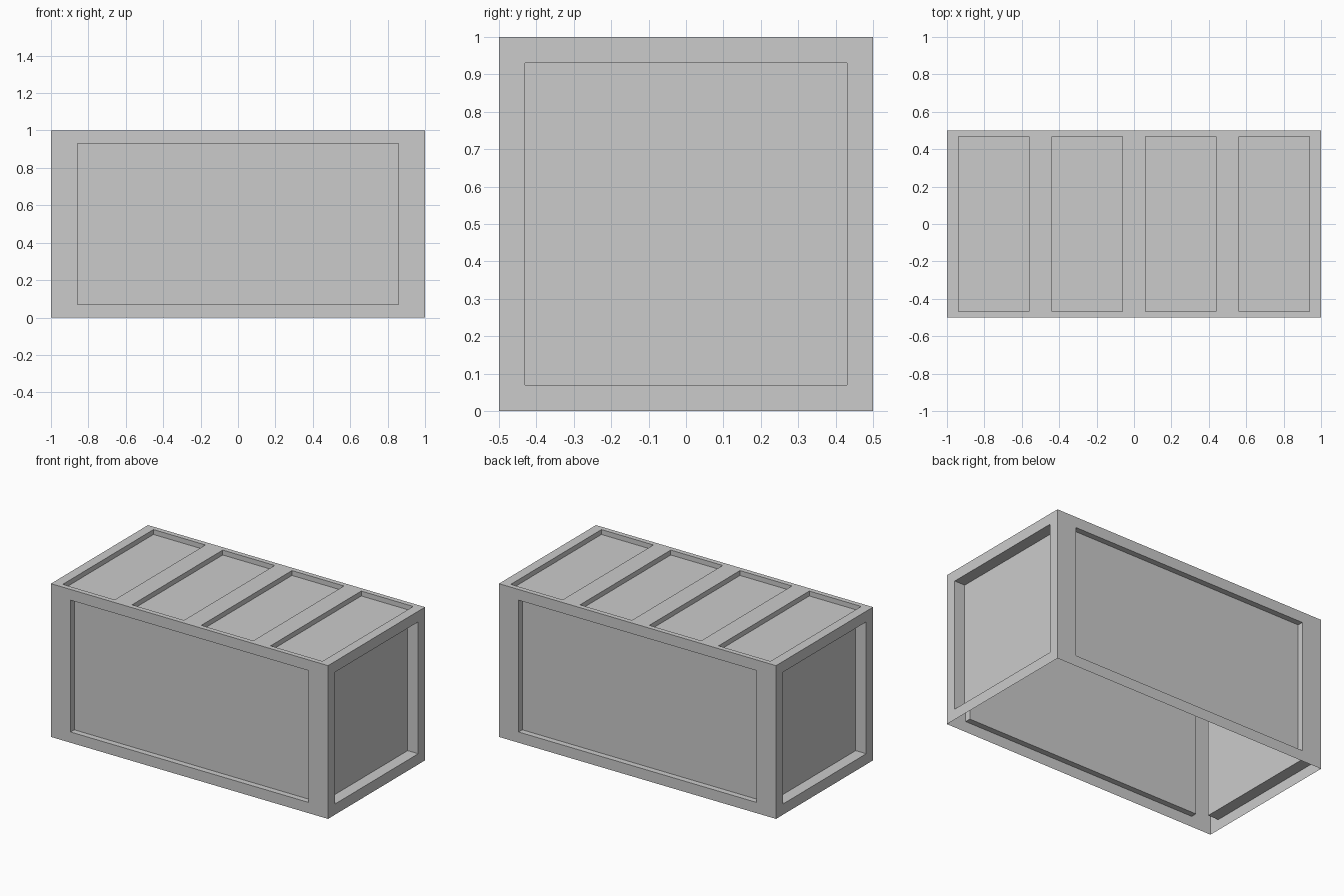
import bpy, bmesh
from mathutils import Vector

if "Cube" in bpy.data.objects:
    bpy.data.objects.remove(bpy.data.objects["Cube"])

bm = bmesh.new()


def panel(face, margin, depth):
    """Inset a face by a per-axis margin, then push it inward by depth."""
    normal, centre = face.normal.copy(), face.calc_center_median()
    inner = bmesh.ops.extrude_discrete_faces(bm, faces=[face])["faces"][0]
    for v in inner.verts:
        for i in range(3):
            offset = v.co[i] - centre[i]
            if abs(offset) > 1e-4:
                v.co[i] -= margin[i] if offset > 0 else -margin[i]
    inner = bmesh.ops.extrude_discrete_faces(bm, faces=[inner])["faces"][0]
    for v in inner.verts:
        v.co -= normal * depth


# Box shell, open underneath
bmesh.ops.create_cube(bm, size=1)
for v in bm.verts:
    v.co = Vector((v.co.x * 2, v.co.y, v.co.z + 0.5))
bm.normal_update()
bmesh.ops.delete(bm, geom=[f for f in bm.faces if f.normal.z < -0.5],
                 context='FACES_ONLY')

# Split the top into four cells
for x in (-0.5, 0, 0.5):
    top = [f for f in bm.faces if f.normal.z > 0.5]
    geom = top + list({e for f in top for e in f.edges})
    bmesh.ops.bisect_plane(bm, geom=geom, plane_co=(x, 0, 0), plane_no=(1, 0, 0))
    bm.normal_update()

# Recessed panels on the top, ends and long sides
for f in list(bm.faces):
    n = f.normal
    if n.z > 0.5:
        panel(f, (0.0625, 0.0325, 0), 0.032)
    elif abs(n.x) > 0.5:
        panel(f, (0, 0.07, 0.07), 0.076)
    else:
        panel(f, (0.142, 0, 0.07), 0.038)

mesh = bpy.data.meshes.new("container_shell")
bm.to_mesh(mesh)
bm.free()
bpy.context.collection.objects.link(bpy.data.objects.new("container_shell", mesh))
